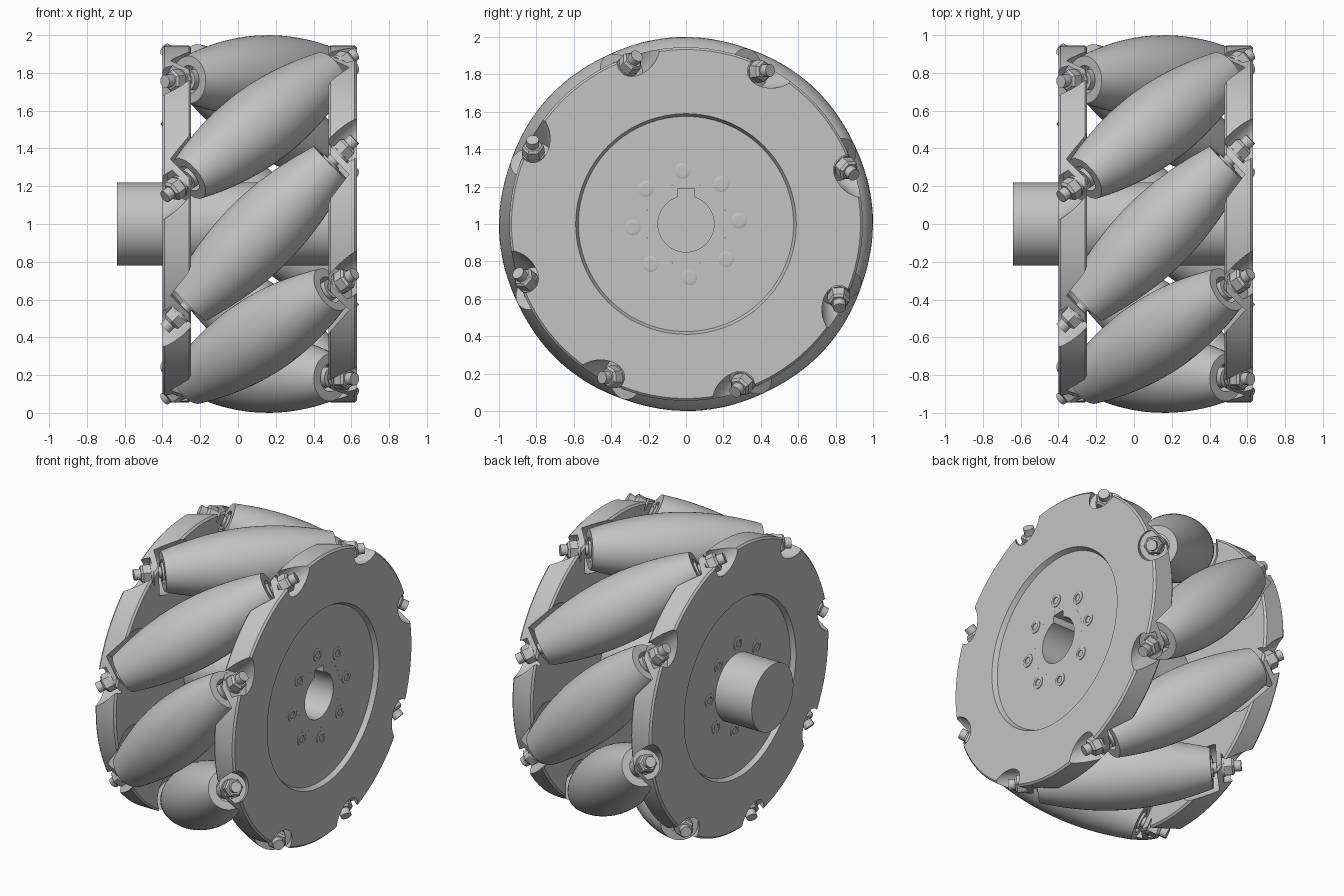
import bpy, bmesh
from math import sin, cos, pi, radians, sqrt
from mathutils import Matrix, Vector

if "Cube" in bpy.data.objects:
    bpy.data.objects.remove(bpy.data.objects["Cube"])

metal = bpy.data.materials.new("plain grey metal")
metal.use_nodes = True
GREY = (0.55, 0.55, 0.55, 1)
metal.diffuse_color = GREY
metal.node_tree.nodes["Principled BSDF"].inputs["Base Color"].default_value = GREY

MID = 0.115          # middle of the wheel along its axle
DIST = 0.79          # roller axis to wheel axis
HALF = 0.53          # half length of a roller
PHASE = 3.7          # angle of the first roller, degrees


def lathe_mesh(name, profile, seg=48, closed=False):
    """Spin (radius, height) points round local z."""
    bm = bmesh.new()
    rings = [[bm.verts.new((r * cos(2 * pi * i / seg), r * sin(2 * pi * i / seg), h))
              for i in range(seg)] for r, h in profile]
    pairs = list(zip(rings, rings[1:]))
    if closed:
        pairs.append((rings[-1], rings[0]))
    for a, b in pairs:
        for i in range(seg):
            j = (i + 1) % seg
            bm.faces.new((a[i], a[j], b[j], b[i]))
    if not closed:
        bm.faces.new(rings[0][::-1])
        bm.faces.new(rings[-1])
    bmesh.ops.recalc_face_normals(bm, faces=bm.faces)
    mesh = bpy.data.meshes.new(name)
    bm.to_mesh(mesh)
    bm.free()
    mesh.materials.append(metal)
    smooth(mesh)
    return mesh


def smooth(mesh):
    mesh.shade_smooth()
    mesh.set_sharp_from_angle(angle=radians(30))


def place(name, mesh, matrix):
    ob = bpy.data.objects.new(name, mesh)
    bpy.context.collection.objects.link(ob)
    ob.matrix_world = matrix
    return ob


def cut(ob, cutters):
    """Subtract the cutters from ob and remove them."""
    for c in cutters:
        c.hide_render = True
        mod = ob.modifiers.new("cut", "BOOLEAN")
        mod.operation = "DIFFERENCE"
        mod.solver = "EXACT"
        mod.object = c
    bpy.context.view_layer.update()
    graph = bpy.context.evaluated_depsgraph_get()
    mesh = bpy.data.meshes.new_from_object(ob.evaluated_get(graph))
    ob.modifiers.clear()
    ob.data = mesh
    smooth(mesh)
    for c in cutters:
        bpy.data.objects.remove(c)


def frame(x_axis, z_axis, origin):
    y_axis = z_axis.cross(x_axis)
    m = Matrix((x_axis, y_axis, z_axis)).transposed().to_4x4()
    m.translation = origin
    return m


def radial(deg):
    return Vector((0, cos(radians(deg)), sin(radians(deg))))


def roller_frame(k):
    er = radial(PHASE + 45 * k)
    et = Vector((1, 0, 0)).cross(er)
    return frame(er, (Vector((1, 0, 0)) - et).normalized(),
                 Vector((MID, 0, 1)) + er * DIST)


def side_frame(side, offset=Vector()):
    """Local z points outward along the axle on the given side."""
    return frame(Vector((0, 1, 0)), Vector((side, 0, 0)), Vector((MID, 0, 1)) + offset)


def barrel(t):
    return 1 - sqrt(DIST ** 2 + t * t / 2)


FLIP = Matrix.Rotation(pi, 4, "X")
FRAMES = [roller_frame(k) for k in range(8)]
steps = [HALF * (i / 12 - 1) for i in range(25)]

# Barrel rollers with a counterbore at each end
body = [(barrel(t), t) for t in steps]
roller = lathe_mesh("roller", [(0.035, -0.45), (0.075, -0.45), (0.075, -HALF)] + body
                    + [(0.075, HALF), (0.075, 0.45), (0.035, 0.45)], closed=True)
# Axle with a spacer at each end
axle = lathe_mesh("roller_axle", [(0.034, -0.71), (0.034, -0.54), (0.055, -0.54),
                                  (0.055, -0.46), (0.034, -0.46), (0.034, 0.46),
                                  (0.055, 0.46), (0.055, 0.54), (0.034, 0.54),
                                  (0.034, 0.71)], 24)
# Nut with chamfered hexagon and a washer under it
nut = lathe_mesh("axle_nut", [(0.06, 0.607), (0.06, 0.655), (0.048, 0.668)], 6)
washer = lathe_mesh("nut_washer", [(0.06, 0.59), (0.06, 0.607)], 24)
for k, m in enumerate(FRAMES):
    place(f"roller_{k}", roller, m)
    place(f"roller_axle_{k}", axle, m)
    for end, turn in (("left", Matrix()), ("right", FLIP)):
        place(f"axle_nut_{end}_{k}", nut, m @ turn)
        place(f"nut_washer_{end}_{k}", washer, m @ turn)

# Side plates with recessed centre, roller clearances and nut pockets
IN, OUT, FACE = 0.363, 0.515, 0.485
clearance = lathe_mesh("clearance", [(barrel(t) + 0.02, t * 1.06) for t in steps], 32)
pocket = lathe_mesh("pocket", [(0.095, 0.595), (0.095, 0.95)], 32)
plate = lathe_mesh("side_plate", [(0.22, IN), (0.933, IN), (0.945, IN + 0.012),
                                  (0.945, OUT - 0.012), (0.933, OUT), (0.59, OUT),
                                  (0.575, FACE), (0.22, FACE)], 96, closed=True)
screw = lathe_mesh("plate_screw", [(0.042, FACE - 0.04), (0.042, FACE + 0.004),
                                   (0.038, FACE + 0.006), (0.022, FACE + 0.006),
                                   (0.022, FACE - 0.02)], 24)
for side, label in ((1, "left"), (-1, "right")):
    ob = place(f"side_plate_{label}", plate, side_frame(side))
    turn = Matrix() if side > 0 else FLIP
    cut(ob, [place("cutter", mesh, m @ turn) for m in FRAMES for mesh in (clearance, pocket)])
    for k in range(8):
        spot = radial(PHASE + 45 * k) * 0.285
        place(f"plate_screw_{label}_{k}", screw, side_frame(side, spot))

# Hub shaft with a keyed blind bore
hub = place("hub_shaft", lathe_mesh("hub_shaft", [(0.22, -0.755), (0.22, FACE)], 64),
            side_frame(1))
bore = place("bore", lathe_mesh("bore", [(0.15, -0.45), (0.15, 0.7)], 48), side_frame(1))
key_mesh = bpy.data.meshes.new("key_slot")
bm = bmesh.new()
bmesh.ops.create_cube(bm, size=1)
bm.to_mesh(key_mesh)
bm.free()
key_mesh.materials.append(metal)
key = place("key_slot", key_mesh, Matrix.Translation((0.24, 0, 1.095))
            @ Matrix.Diagonal((1.15, 0.09, 0.19, 1)))
cut(hub, [bore, key])
